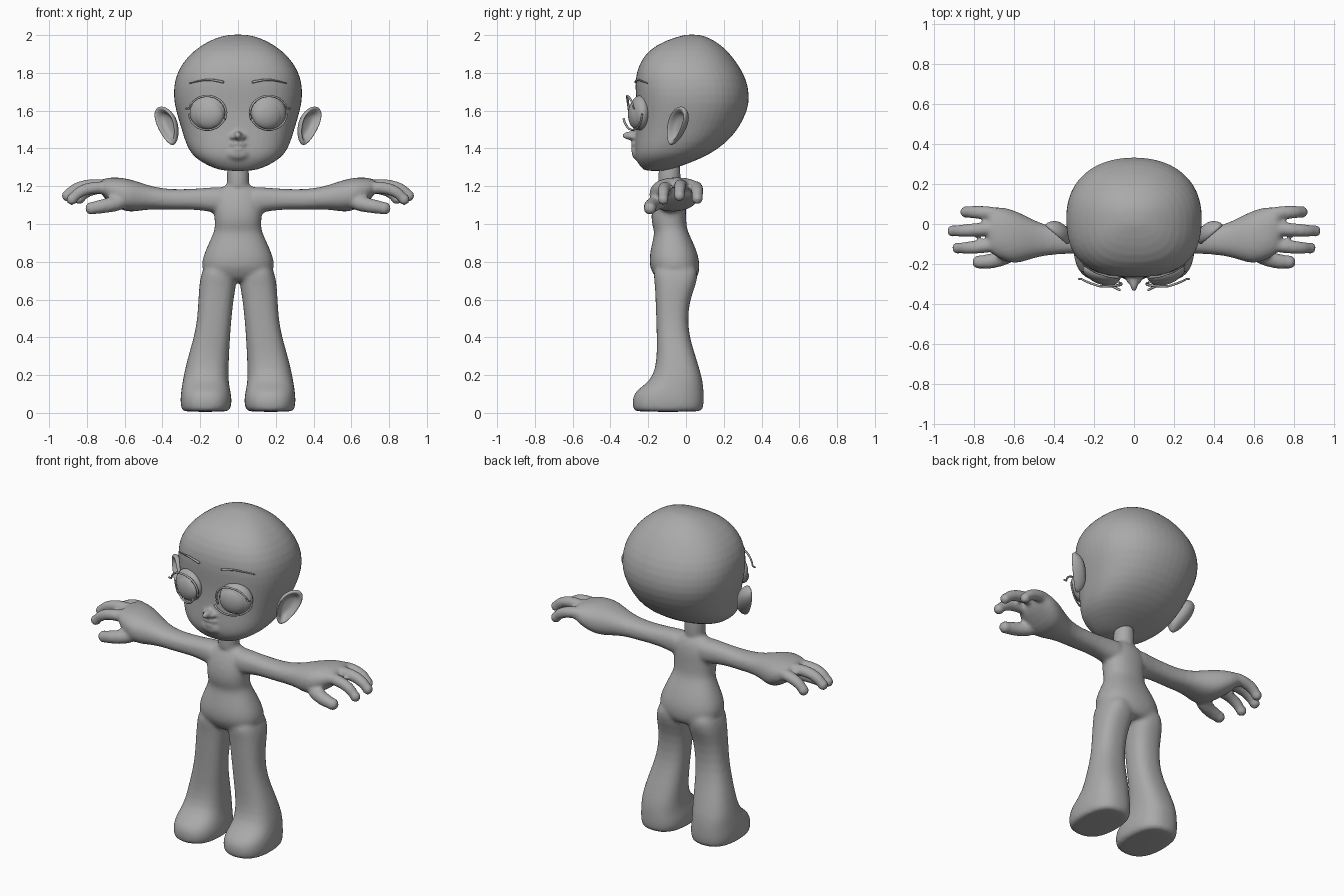
import bpy, bmesh
from math import sin, cos, pi, radians
from mathutils import Vector, Matrix
from mathutils.bvhtree import BVHTree

if "Cube" in bpy.data.objects:
    bpy.data.objects.remove(bpy.data.objects["Cube"], do_unlink=True)

SIDES = 24
clay = bpy.data.materials.new("grey clay")
clay.use_nodes = True
clay.diffuse_color = (0.4, 0.4, 0.4, 1)
clay.node_tree.nodes["Principled BSDF"].inputs["Base Color"].default_value = clay.diffuse_color


def skin_rings(bm, rings):
    """Bridge a list of equal rings of points and close both ends."""
    loops = [[bm.verts.new(point) for point in ring] for ring in rings]
    count = len(loops[0])
    for low, high in zip(loops, loops[1:]):
        for i in range(count):
            j = (i + 1) % count
            bm.faces.new((low[i], low[j], high[j], high[i]))
    bm.faces.new(loops[0])
    bm.faces.new(loops[-1])


def rounded(value, power):
    return (1 if value > 0 else -1) * abs(value) ** (2 / power)


def stack(bm, sections, place, low_power=2.3, high_power=2.3):
    """Loft sections (position, a_min, a_max, b_min, b_max) as superellipses."""
    rings = []
    for position, a_min, a_max, b_min, b_max in sections:
        ring = []
        for i in range(SIDES):
            angle = 2 * pi * i / SIDES
            power = low_power if sin(angle) < 0 else high_power
            a = (a_min + a_max) / 2 + (a_max - a_min) / 2 * rounded(cos(angle), power)
            b = (b_min + b_max) / 2 + (b_max - b_min) / 2 * rounded(sin(angle), power)
            ring.append(place(position, a, b))
        rings.append(ring)
    skin_rings(bm, rings)


def ball(bm, centre, size, turn=0):
    matrix = Matrix.Translation(centre) @ Matrix.Rotation(turn, 4, "Z") @ Matrix.Diagonal((*size, 1))
    bmesh.ops.create_uvsphere(bm, u_segments=24, v_segments=16, radius=1, matrix=matrix)


def tube(bm, points, start, end, sides=12):
    """Tapered round tube along a path, with a ball on its tip."""
    points = [Vector(point) for point in points]
    rings = []
    for k, point in enumerate(points):
        tangent = points[min(k + 1, len(points) - 1)] - points[max(k - 1, 0)]
        frame = tangent.to_track_quat("Z", "Y")
        radius = start + (end - start) * k / (len(points) - 1)
        rings.append([point + frame @ Vector((cos(t), sin(t), 0)) * radius
                      for t in (2 * pi * i / sides for i in range(sides))])
    skin_rings(bm, rings)
    ball(bm, points[-1], (end, end, end))


def finish(name, bm, subdivide=0, voxel=0, smooth=0):
    bmesh.ops.recalc_face_normals(bm, faces=bm.faces)
    mesh = bpy.data.meshes.new(name)
    bm.to_mesh(mesh)
    bm.free()
    mesh.materials.append(clay)
    part = bpy.data.objects.new(name, mesh)
    bpy.context.collection.objects.link(part)
    mesh.shade_smooth()
    if subdivide:
        part.modifiers.new("rounding", "SUBSURF").levels = subdivide
        part.modifiers["rounding"].render_levels = subdivide
    if voxel:
        remesh = part.modifiers.new("blend", "REMESH")
        remesh.mode, remesh.voxel_size, remesh.use_smooth_shade = "VOXEL", voxel, True
    if smooth:
        soften = part.modifiers.new("soften", "SMOOTH")
        soften.factor, soften.iterations = 0.5, smooth
    return part


# Torso: position, half width, front, back
body = bmesh.new()
torso = [(.69, .09, -.14, .04), (.72, .17, -.165, .065), (.77, .197, -.195, .075),
         (.83, .187, -.195, .068), (.9, .155, -.18, .04), (.96, .127, -.165, .01),
         (.99, .122, -.18, .003), (1.05, .128, -.187, 0), (1.13, .125, -.17, 0),
         (1.19, .1, -.14, -.02), (1.21, .06, -.12, -.05)]
stack(body, [(z, -w, w, front, back) for z, w, front, back in torso],
      lambda z, x, y: (x, y, z))
tube(body, [(0, -.09, 1.15), (0, -.088, 1.25), (0, -.085, 1.36)], .064, .06)

leg = [(.005, .06, .285, -.265, .075), (.015, .04, .3, -.28, .09), (.06, .03, .307, -.288, .097),
       (.11, .038, .303, -.275, .095), (.145, .046, .297, -.225, .092), (.19, .05, .29, -.175, .085),
       (.28, .048, .27, -.155, .058), (.38, .043, .24, -.155, .025), (.48, .036, .217, -.157, .008),
       (.6, .024, .21, -.162, .02), (.68, .008, .206, -.165, .055), (.74, .01, .195, -.175, .065),
       (.79, .03, .17, -.16, .05)]
arm = [(.04, -.16, 0, 1.05, 1.2), (.13, -.15, -.02, 1.06, 1.195), (.22, -.145, -.022, 1.078, 1.187),
       (.35, -.15, -.02, 1.074, 1.182), (.45, -.157, -.005, 1.08, 1.196), (.53, -.18, .035, 1.068, 1.225),
       (.6, -.205, .072, 1.06, 1.245), (.67, -.175, .088, 1.105, 1.25), (.74, -.14, .085, 1.165, 1.235)]
fingers = [[(.66, -.1, 1.19), (.77, -.115, 1.195), (.84, -.12, 1.175), (.88, -.12, 1.13)],
           [(.66, -.02, 1.2), (.8, -.03, 1.21), (.87, -.034, 1.185), (.905, -.035, 1.15)],
           [(.66, .05, 1.2), (.76, .058, 1.19), (.81, .06, 1.17), (.84, .06, 1.135)]]
thumb = [(.59, -.14, 1.12), (.68, -.18, 1.1), (.74, -.19, 1.09), (.775, -.19, 1.083)]
for side in (1, -1):
    stack(body, leg, lambda z, x, y: (side * x, y, z), 2.5, 2.5)
    stack(body, arm, lambda x, y, z: (side * x, y, z))
    for finger in fingers:
        tube(body, [(side * x, y, z) for x, y, z in finger], .037, .031)
    tube(body, [(side * x, y, z) for x, y, z in thumb], .045, .035)
finish("body", body, subdivide=1, voxel=.011, smooth=6)

# Head: position, half width, front, back
head = bmesh.new()
skull = [(1.28, .07, -.215, -.11), (1.295, .13, -.235, -.06), (1.33, .2, -.262, .04),
         (1.37, .25, -.275, .13), (1.43, .28, -.272, .215), (1.5, .3, -.265, .278),
         (1.6, .332, -.262, .33), (1.68, .346, -.268, .34), (1.77, .338, -.272, .322),
         (1.85, .3, -.25, .275), (1.92, .235, -.2, .22), (1.97, .155, -.115, .155),
         (1.995, .085, -.03, .1), (2.003, .035, .0, .06)]
stack(head, [(z, -w, w, front, back) for z, w, front, back in skull],
      lambda z, x, y: (x, y, z), 2.6, 2.2)
surface = BVHTree.FromBMesh(head)


def on_face(x, z):
    return surface.ray_cast(Vector((x, -1, z)), Vector((0, 1, 0)))[0]


# Nose, lips and chin melt into the head
ball(head, (0, -.285, 1.468), (.022, .055, .024))
ball(head, (0, -.25, 1.375), (.07, .038, .04))
for z, width in ((1.423, .045), (1.395, .038)):
    ball(head, (0, -.268, z), (width, .024, .014))
for side in (1, -1):
    ball(head, (side * .022, -.275, 1.46), (.018, .025, .015))
finish("head", head, subdivide=1, voxel=.009, smooth=5)

# Ear: outline scale and depth from the back, over the rim, into the bowl
ear_profile = [(.35, -.045), (.75, -.03), (1, 0), (1, .016), (.9, .024),
               (.74, .012), (.6, -.012), (.3, -.02)]
outward, normal = Vector((.76, .65, 0)), Vector((.65, -.76, 0))
for side, label in ((1, "left"), (-1, "right")):
    ear = bmesh.new()
    rings = []
    for scale, depth in ear_profile:
        ring = []
        for i in range(SIDES):
            angle = 2 * pi * i / SIDES
            up = .103 * scale * sin(angle)
            across = scale * cos(angle) * (.064 + .018 * sin(angle)) + .38 * up
            point = Vector((.37, -.045, 1.52)) + outward * across + normal * depth
            ring.append((side * point.x, point.y, point.z + up))
        rings.append(ring)
    skin_rings(ear, rings)
    finish(label + "_ear", ear, subdivide=2)

    # Eyeball with a raised round iris
    turn = side * radians(14)
    eye = bmesh.new()
    ball(eye, (side * .16, -.245, 1.588), (.098, .05, .092), turn)
    finish(label + "_eyeball", eye)
    iris = bmesh.new()
    ball(iris, (side * .155, -.262, 1.58), (.083, .042, .078), turn)
    finish(label + "_iris", iris)

    # Upper lash sweeps over the eye and ends in a point
    lash = bmesh.new()
    path = []
    for i in range(15):
        angle = radians(205 - 190 * i / 14)
        x = .163 + .1 * cos(angle)
        path.append((side * x, -.3 + .3 * max(0, x - .17) - .012 * sin(angle), 1.588 + .09 * sin(angle)))
    path.append((side * .275, -.275, 1.612))
    tube(lash, path, .007, .005, 8)
    finish(label + "_upper_lash", lash)

    # Lower lid
    lid = bmesh.new()
    path = [(side * (.163 + .097 * cos(t)), -.283 + .05 * cos(t), 1.588 + .09 * sin(t))
            for t in (radians(200 + 155 * i / 12) for i in range(13))]
    tube(lid, path, .006, .005, 8)
    finish(label + "_lower_lid", lid)

    # Brow follows the forehead
    brow = bmesh.new()
    path = [on_face(side * (.075 + .018 * i), 1.745 + .018 * sin(pi * (i + 1) / 11)) for i in range(11)]
    tube(brow, path, .007, .003, 8)
    finish(label + "_brow", brow)
